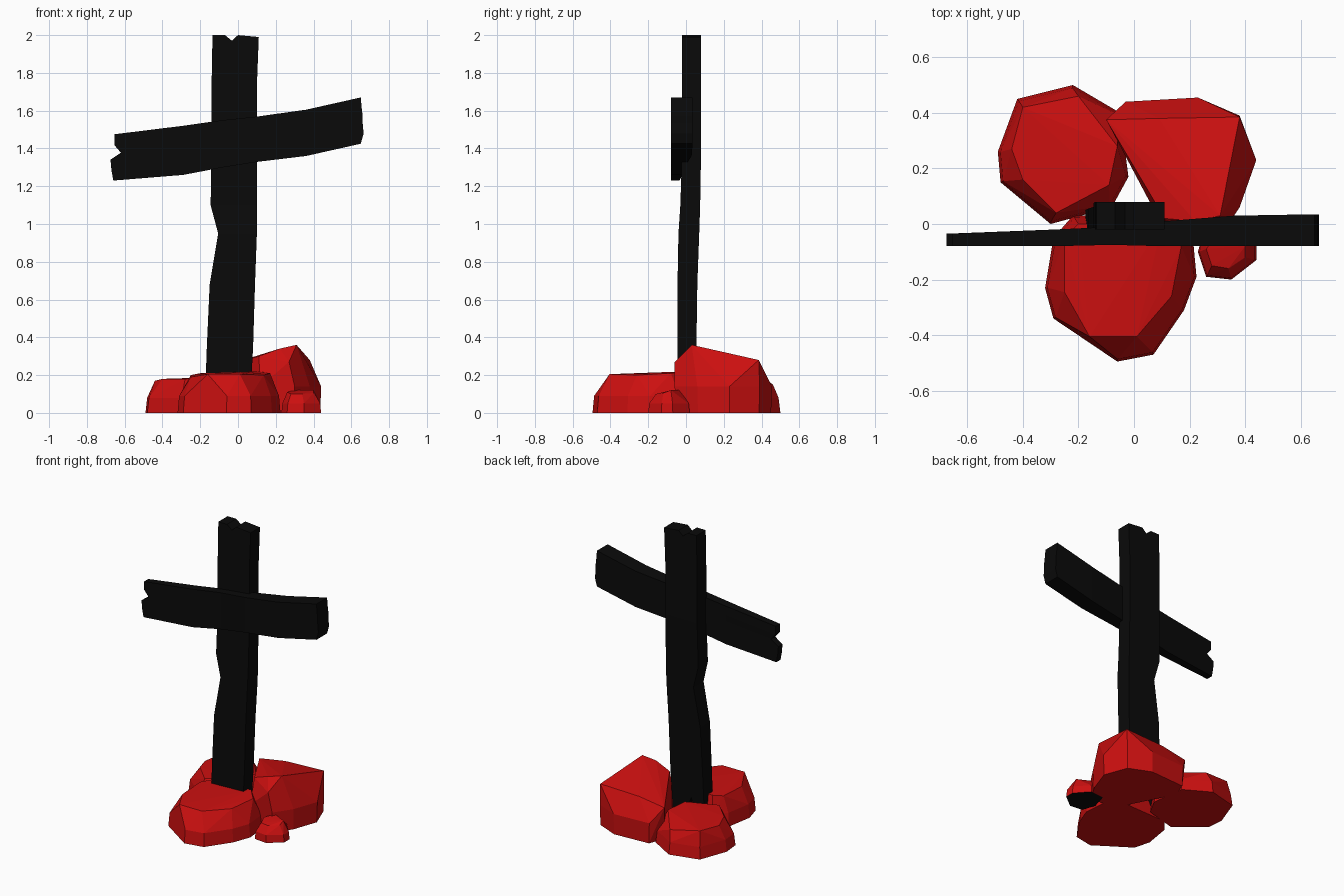
import bpy
import bmesh

# Remove the default cube only
default_cube = bpy.data.objects.get("Cube")
if default_cube:
    bpy.data.objects.remove(default_cube, do_unlink=True)

CM = 0.01  # all part sizes below are given in hundredths of a unit


def make_material(name, colour):
    material = bpy.data.materials.new(name)
    material.use_nodes = True
    material.diffuse_color = colour
    shader = material.node_tree.nodes.get("Principled BSDF")
    shader.inputs["Base Color"].default_value = colour
    shader.inputs["Roughness"].default_value = 0.9
    return material


red_stone = make_material("red stone", (0.6, 0.005, 0.005, 1))
black_wood = make_material("black wood", (0.003, 0.003, 0.003, 1))


def finish(bm, name, materials):
    """Turn a bmesh into a flat shaded object."""
    bmesh.ops.recalc_face_normals(bm, faces=bm.faces)
    mesh = bpy.data.meshes.new(name)
    bm.to_mesh(mesh)
    bm.free()
    for material in materials:
        mesh.materials.append(material)
    part = bpy.data.objects.new(name, mesh)
    bpy.context.scene.collection.objects.link(part)
    return part


def make_rock(name, outline, crown, shoulder, foot=1.0, dark_base=False):
    """Faceted boulder: hull of a foot ring, a shoulder ring and crown points."""
    bm = bmesh.new()
    centre_x = sum(x for x, y in outline) / len(outline)
    centre_y = sum(y for x, y in outline) / len(outline)
    height, width = shoulder
    for z, scale in ((0, foot), (height, width)):
        for x, y in outline:
            px = centre_x + (x - centre_x) * scale
            py = centre_y + (y - centre_y) * scale
            bm.verts.new((px * CM, py * CM, z * CM))
    for x, y, z in crown:
        bm.verts.new((x * CM, y * CM, z * CM))
    hull = bmesh.ops.convex_hull(bm, input=bm.verts)
    loose = set(hull["geom_interior"]) | set(hull["geom_unused"])
    loose = [v for v in loose if isinstance(v, bmesh.types.BMVert)]
    bmesh.ops.delete(bm, geom=loose, context="VERTS")
    bmesh.ops.dissolve_limit(bm, angle_limit=0.03,
                             verts=bm.verts, edges=bm.edges)
    bm.normal_update()
    if dark_base:
        for face in bm.faces:
            face.material_index = int(face.normal.z < -0.9)
    return finish(bm, name, [red_stone, black_wood])


def make_plank(name, stations, columns, start, end, upright):
    """Rough plank: each station is (along, low, high, front, back);
    start and end shift the columns of the two ends to splinter them."""
    bm = bmesh.new()
    rings = []
    for i, (along, low, high, front, back) in enumerate(stations):
        shifts = [0] * len(columns)
        if i == 0:
            shifts = start
        elif i == len(stations) - 1:
            shifts = end
        sides = []
        for y in (front, back):
            row = []
            for share, shift in zip(columns, shifts):
                across = low + (high - low) * share
                length = along + shift
                x, z = (across, length) if upright else (length, across)
                row.append(bm.verts.new((x * CM, y * CM, z * CM)))
            sides.append(row)
        rings.append(sides[0] + sides[1][::-1])
    count = len(rings[0])
    # Long sides
    for lower, upper in zip(rings, rings[1:]):
        for j in range(count):
            k = (j + 1) % count
            bm.faces.new((lower[j], lower[k], upper[k], upper[j]))
    # Splintered ends
    for ring in (rings[0], rings[-1]):
        for j in range(len(columns) - 1):
            bm.faces.new((ring[j], ring[j + 1],
                          ring[count - 2 - j], ring[count - 1 - j]))
    return finish(bm, name, [black_wood])


# Upright post, with a notched top and a split foot
make_plank(
    "upright_post",
    stations=[(7, -17.5, 6.5, -4.5, 5), (35, -16.5, 8, -4.5, 5.5),
              (68, -15, 9, -4.5, 6), (95, -10.5, 10, -4, 7),
              (110, -14.5, 10, -3, 7.5), (140, -14, 10, -2, 8),
              (173, -14, 10, -2, 8), (200, -13.5, 11, -2, 8)],
    columns=[0, 0.27, 0.42, 0.55, 1],
    start=[0, 0, 11, 2, 0],
    end=[0, 0, -3, 0, -1],
    upright=True)

# Tilted cross bar, with a broken end
make_plank(
    "cross_bar",
    stations=[(-66, 123, 147.5, -8, -3.5), (-29, 126, 152, -8, -2),
              (-8, 130, 155, -7.5, -1), (11, 133, 157, -8, 1),
              (36, 136, 160.5, -8, 3), (65, 142.5, 167, -8, 3.5)],
    columns=[0, 0.22, 0.45, 0.6, 0.77, 1],
    start=[0, -1, -1.5, 4, 0.5, 0.5],
    end=[0, 1.5, 1, 1, 0.5, 0],
    upright=False)

# Boulders around the foot
make_rock(
    "rear_right_rock",
    outline=[(-22, 50), (-42, 45), (-49, 26), (-48, 15),
             (-30, 0), (-8, 6), (-2, 17), (-5, 40)],
    crown=[(-20, 46, 15), (-40, 42, 18), (-44, 27, 17), (-40, 16, 18),
           (-28, 4, 18), (-9, 14, 19), (-6, 28, 18)],
    shoulder=(8, 0.96))

make_rock(
    "rear_left_rock",
    outline=[(-3, 44), (23, 45.5), (38, 39), (44, 23), (38, 6),
             (30, -6), (12, -4), (-7, 33)],
    crown=[(-10, 37.5, 24), (9, 38, 27), (38, 38.5, 28), (31, 3, 36),
           (22, 1, 34), (11, 2, 30), (27, -6, 27)],
    shoulder=(14, 1.0), foot=0.98)

make_rock(
    "front_rock",
    outline=[(-29, -5), (-32, -23), (-29, -34), (-6, -49.5), (7, -47),
             (18, -31), (22.5, -19), (21, -3), (12, 4), (-22, 3)],
    crown=[(-25, -5, 20), (-25, -24.5, 19), (-16, -40.5, 20.5),
           (1, -40.5, 20.5), (13.5, -26, 20), (17, -8, 21),
           (10, 0, 22), (-20, 0, 21)],
    shoulder=(9, 0.97))

make_rock(
    "small_rock",
    outline=[(23, -10), (26, -19), (35, -20), (44, -13), (44, -7), (36, 2),
             (26, 1)],
    crown=[(26, -9, 11), (28, -15, 10), (34, -16, 10), (40, -12, 10.5),
           (40, -8, 12), (30, -3, 12)],
    shoulder=(5, 0.95), dark_base=True)
